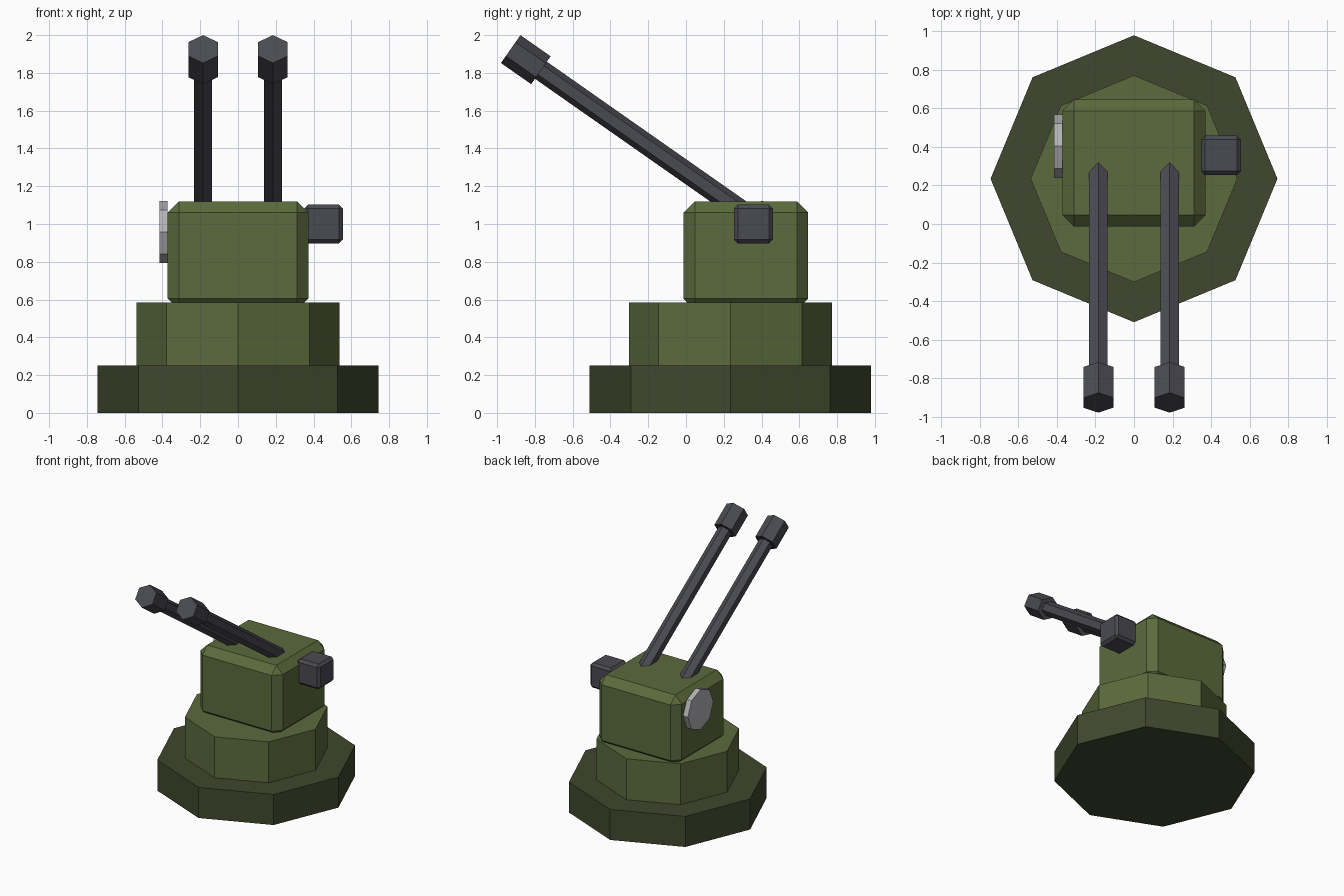
import bpy
import bmesh
import math
from mathutils import Matrix, Vector

default = bpy.data.objects.get("Cube")
if default:
    bpy.data.objects.remove(default, do_unlink=True)


def material(name, rgb):
    mat = bpy.data.materials.new(name)
    mat.use_nodes = True
    color = (*rgb, 1.0)
    mat.diffuse_color = color
    mat.node_tree.nodes["Principled BSDF"].inputs["Base Color"].default_value = color
    return mat


olive = material("olive green", (0.105, 0.147, 0.047))
dark_olive = material("dark olive", (0.051, 0.063, 0.026))
gunmetal = material("gunmetal", (0.068, 0.068, 0.085))
silver = material("silver", (0.45, 0.45, 0.47))


def finish(name, bm, mat, location, rotation=(0, 0, 0)):
    mesh = bpy.data.meshes.new(name)
    bm.to_mesh(mesh)
    bm.free()
    mesh.materials.append(mat)
    obj = bpy.data.objects.new(name, mesh)
    obj.location = location
    obj.rotation_euler = rotation
    bpy.context.scene.collection.objects.link(obj)
    return obj


def prism(name, sides, radius, length, mat, center, rotation=(0, 0, 0)):
    bm = bmesh.new()
    bmesh.ops.create_cone(bm, cap_ends=True, segments=sides,
                          radius1=radius, radius2=radius, depth=length)
    return finish(name, bm, mat, center, rotation)


def chamfered_box(name, size, chamfer, mat, center):
    bm = bmesh.new()
    bmesh.ops.create_cube(bm, size=1, matrix=Matrix.Diagonal((*size, 1)))
    bmesh.ops.bevel(bm, geom=bm.edges[:], offset=chamfer, segments=1,
                    affect='EDGES', profile=0.5)
    return finish(name, bm, mat, center)


# Stepped octagonal pedestal
pivot_y = 0.235
prism("base", 8, 0.745, 0.25, dark_olive, (0, pivot_y, 0.125))
prism("pedestal", 8, 0.537, 0.335, olive, (0, pivot_y, 0.4175))

# Turret housing, slightly sunk into the pedestal
chamfered_box("turret_housing", (0.745, 0.66, 0.575), 0.06, olive,
              (0, 0.317, 0.8325))

# Sight box on the left, round plate on the right
chamfered_box("sight_box", (0.205, 0.205, 0.205), 0.02, gunmetal,
              (0.4525, 0.357, 1.0))
prism("round_plate", 8, 0.165, 0.043, silver, (-0.394, 0.404, 0.958),
      (0, math.radians(90), 0))

# Twin raised barrels with thicker muzzles
tilt = math.radians(55)
aim = Vector((0, -math.sin(tilt), math.cos(tilt)))
for side, x in (("left", 0.185), ("right", -0.185)):
    tip = Vector((x, -0.928, 1.926))
    prism(side + "_muzzle", 6, 0.09, 0.195, gunmetal,
          tip - aim * 0.0975, (tilt, 0, 0))
    prism(side + "_barrel", 6, 0.055, 1.4, gunmetal,
          tip - aim * 0.8, (tilt, 0, 0))
